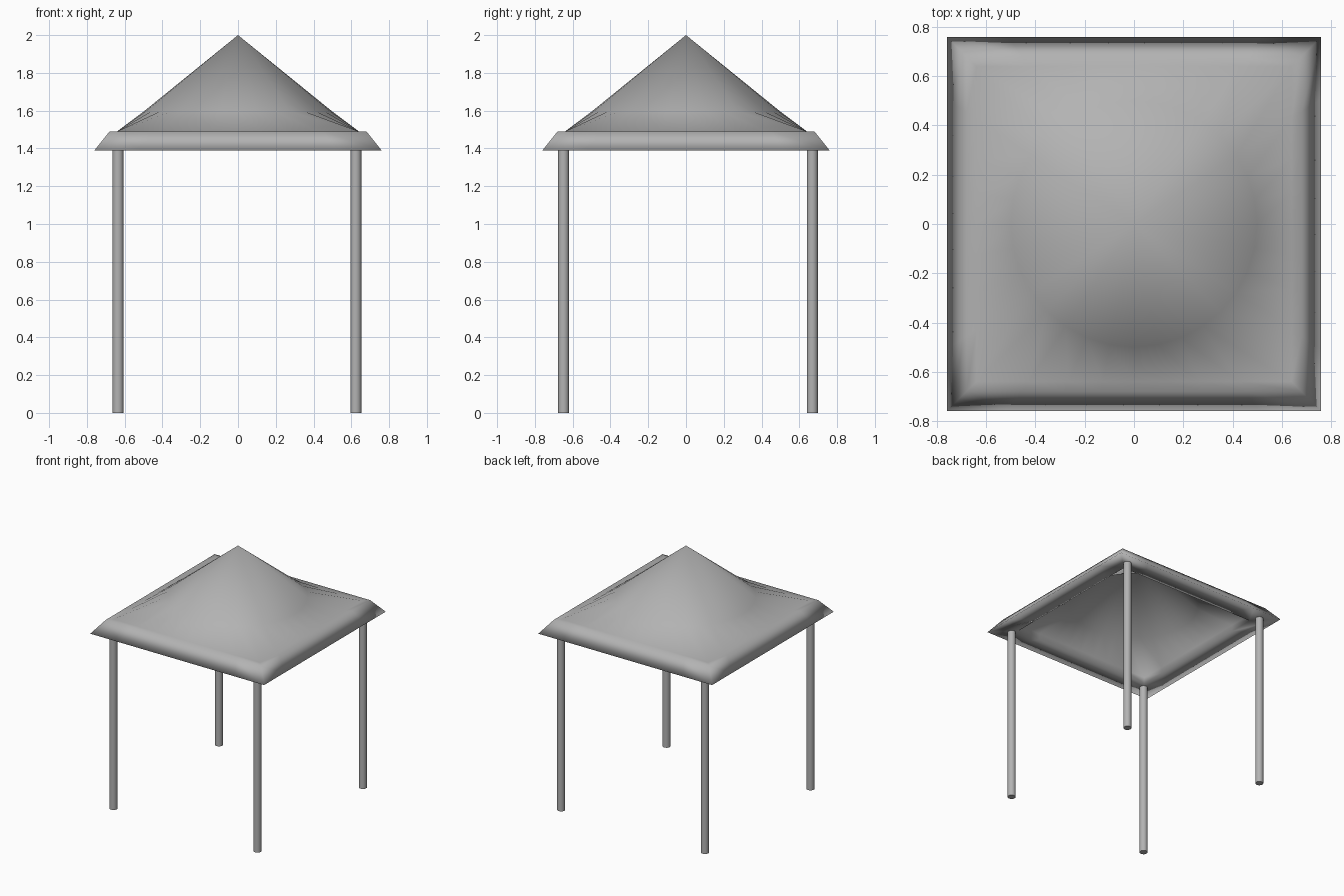
import bpy, bmesh, math

if "Cube" in bpy.data.objects:
    bpy.data.objects.remove(bpy.data.objects["Cube"])

SEGMENTS = 32

grey = bpy.data.materials.new("plain grey")
grey.use_nodes = True
colour = (0.45, 0.45, 0.45, 1)
grey.diffuse_color = colour
grey.node_tree.nodes["Principled BSDF"].inputs["Base Color"].default_value = colour


def ring(bm, size, z, square):
    """Ring of vertices: a circle, or a square with the given half width."""
    verts = []
    for i in range(SEGMENTS):
        a = math.tau * i / SEGMENTS
        c, s = math.cos(a), math.sin(a)
        r = size / max(abs(c), abs(s)) if square else size
        verts.append(bm.verts.new((r * c, r * s, z)))
    return verts


def loft(bm, upper, lower):
    for i in range(SEGMENTS):
        j = (i + 1) % SEGMENTS
        bm.faces.new((upper[i], lower[i], lower[j], upper[j]))


def cap(bm, rim, z, outward):
    """Fan of triangles from a rim to a central peak."""
    apex = bm.verts.new((0, 0, z))
    for i in range(SEGMENTS):
        a, b = rim[i], rim[(i + 1) % SEGMENTS]
        bm.faces.new((apex, a, b) if outward else (apex, b, a))


# Canopy: conical peak on a square shoulder, sloped eave, flat lip, hollow underside
bm = bmesh.new()
levels = [
    (0.50, 1.595, False),                         # peak
    (0.64, 1.49, True), (0.68, 1.49, True),       # square shoulder
    (0.76, 1.39, True),                           # eave
    (0.60, 1.39, True), (0.60, 1.44, True),       # underside lip and inner wall
    (0.47, 1.56, False),                          # inner peak
]
rings = [ring(bm, *level) for level in levels]
cap(bm, rings[0], 2.0, True)
for upper, lower in zip(rings, rings[1:]):
    loft(bm, upper, lower)
cap(bm, rings[-1], 1.97, False)
for face in bm.faces:
    face.smooth = True
mesh = bpy.data.meshes.new("canopy")
bm.to_mesh(mesh)
bm.free()
mesh.materials.append(grey)
bpy.context.collection.objects.link(bpy.data.objects.new("canopy", mesh))

# Four round posts
top = 1.40
for side, x in (("right", -0.635), ("left", 0.624)):
    for end, y in (("front", -0.648), ("back", 0.669)):
        bpy.ops.mesh.primitive_cylinder_add(
            vertices=24, radius=0.029, depth=top, location=(x, y, top / 2))
        post = bpy.context.object
        post.name = f"{end}_{side}_post"
        post.data.materials.append(grey)
        bpy.ops.object.shade_smooth_by_angle(angle=math.radians(40))
